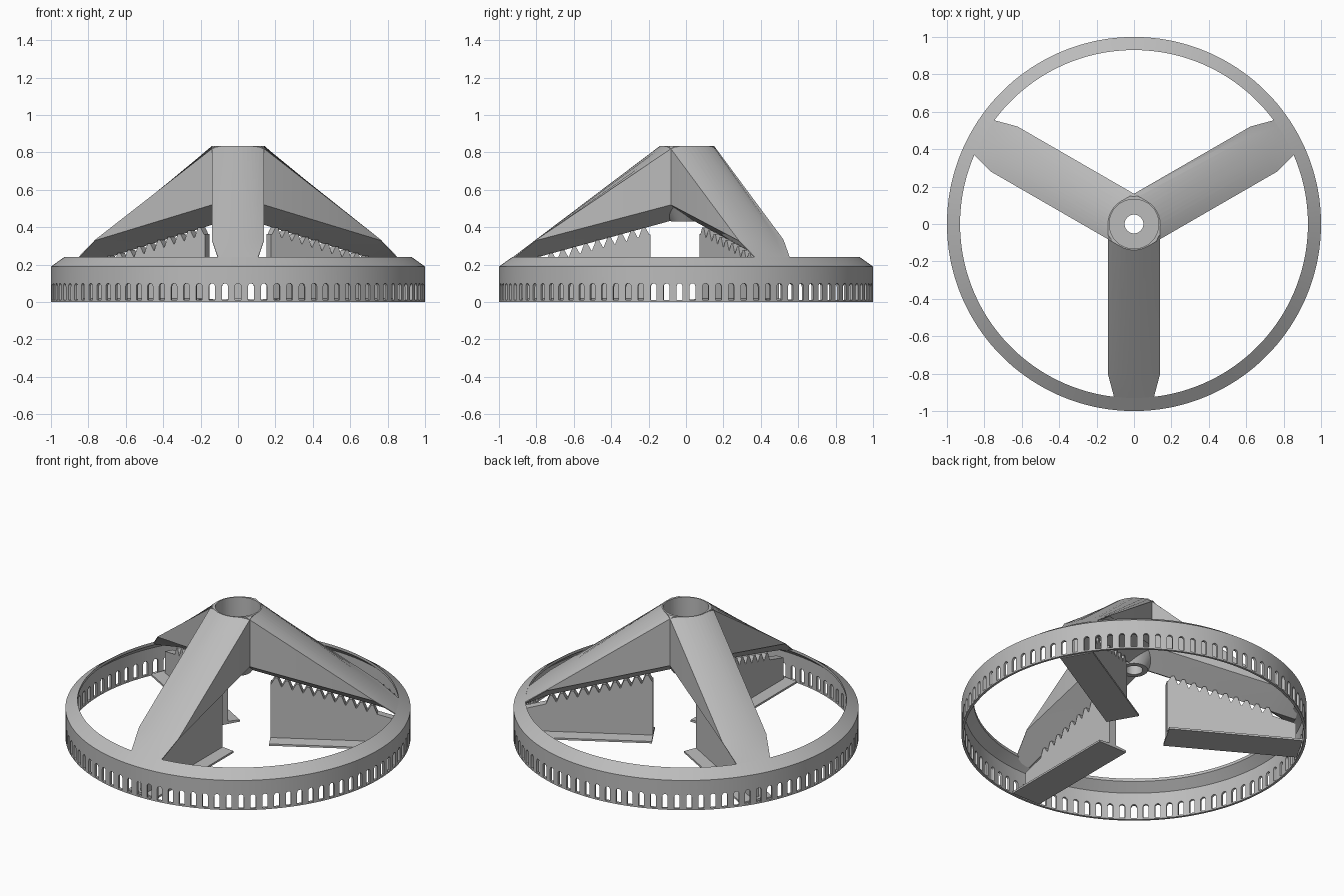
import bpy, bmesh, math
from mathutils import Matrix, Vector

if "Cube" in bpy.data.objects:
    bpy.data.objects.remove(bpy.data.objects["Cube"])

grey = bpy.data.materials.new("plain grey")
grey.use_nodes = True
grey.diffuse_color = (0.5, 0.5, 0.5, 1)
grey.node_tree.nodes["Principled BSDF"].inputs["Base Color"].default_value = (0.5, 0.5, 0.5, 1)


def finish(bm, name):
    bmesh.ops.remove_doubles(bm, verts=bm.verts, dist=1e-5)
    bmesh.ops.recalc_face_normals(bm, faces=bm.faces)
    mesh = bpy.data.meshes.new(name)
    bm.to_mesh(mesh)
    bm.free()
    mesh.materials.append(grey)
    ob = bpy.data.objects.new(name, mesh)
    bpy.context.collection.objects.link(ob)
    return ob


def loft(bm, sections, closed=False):
    """Skin equal-length point loops, capping the ends unless closed."""
    rows = [[bm.verts.new(p) for p in sec] for sec in sections]
    n = len(rows[0])
    for i in range(len(rows) - (not closed)):
        a, b = rows[i], rows[(i + 1) % len(rows)]
        for j in range(n):
            k = (j + 1) % n
            bm.faces.new((a[j], a[k], b[k], b[j]))
    if not closed:
        bm.faces.new(rows[0])
        bm.faces.new(rows[-1])


def revolve(name, profile, steps):
    """Turn a closed (radius, height) loop about the z axis."""
    bm = bmesh.new()
    turn = [2 * math.pi * i / steps for i in range(steps)]
    loft(bm, [[(r * math.cos(t), r * math.sin(t), z) for r, z in profile] for t in turn], True)
    return finish(bm, name)


def combine(target, other, operation):
    mod = target.modifiers.new("cut", "BOOLEAN")
    mod.operation, mod.solver, mod.object = operation, "EXACT", other
    activate(target)
    bpy.ops.object.modifier_apply(modifier=mod.name)
    bpy.data.objects.remove(other)


def activate(ob):
    bpy.ops.object.select_all(action="DESELECT")
    ob.select_set(True)
    bpy.context.view_layer.objects.active = ob


def smooth(ob):
    activate(ob)
    bpy.ops.object.shade_smooth_by_angle(angle=math.radians(25))


def arm_section(s, w, crest, side, edge, keel):
    """Rounded top, flat sides and a V-shaped underside."""
    top = [w * (1 - i / 6) for i in range(13)]
    pts = [(u, side + (crest - side) * (1 - (u / w) ** 2)) for u in top]
    pts += [(-w, edge), (0, keel), (w, edge)]
    return [(s, u, z) for u, z in pts]


def keel_height(s):
    return 0.457 - 0.275 * s


ARM_ANGLES = [math.radians(a) for a in (-90, 30, 150)]

# Rim: thin wall with a sloping lip
rim = revolve("rim", [(0.93, 0.24), (1, 0.19), (1, 0), (0.985, 0), (0.985, 0.175), (0.93, 0.222)], 180)

# Arched slots around the rim
bm = bmesh.new()
SLOTS, HALF = 90, 0.016
arch = [(-HALF, 0.01), (HALF, 0.01)]
arch += [(HALF * math.cos(math.pi * i / 8), 0.084 + HALF * math.sin(math.pi * i / 8)) for i in range(9)]
for i in range(SLOTS):
    rot = Matrix.Rotation(2 * math.pi * i / SLOTS - math.pi / 2, 3, "Z")
    loft(bm, [[rot @ Vector((r, u, z)) for u, z in arch] for r in (0.95, 1.05)])
combine(rim, finish(bm, "slot_cutter"), "DIFFERENCE")
smooth(rim)

# Hub with three arms
hub = revolve("hub_and_arms", [(0, 0.43), (0.08, 0.43), (0.139, 0.52), (0.139, 0.9), (0, 0.9)], 64)
for angle in ARM_ANGLES:
    bm = bmesh.new()
    loft(bm, [arm_section(0, 0.14, 0.94, 0.874, 0.541, 0.457),
              arm_section(0.8, 0.14, 0.336, 0.334, 0.33, 0.238),
              arm_section(0.95, 0.1, 0.222, 0.22, 0.212, 0.195)])
    bmesh.ops.rotate(bm, verts=bm.verts, matrix=Matrix.Rotation(angle, 3, "Z"))
    combine(hub, finish(bm, "arm"), "UNION")

# Level hub top, wide socket and small through hole
combine(hub, revolve("top_cutter", [(0, 0.835), (0.5, 0.835), (0.5, 1.2), (0, 1.2)], 32), "DIFFERENCE")
socket = [(0, 0.3), (0.05, 0.3), (0.05, 0.54), (0.132, 0.54), (0.132, 1), (0, 1)]
combine(hub, revolve("socket_cutter", socket, 64), "DIFFERENCE")
smooth(hub)

# Upright fin, pointed teeth and foot plate under each arm
INNER, OUTER, GAP, THICK, TEETH = 0.19, 0.95, 0.042, 0.025, 10
for n, angle in enumerate(ARM_ANGLES):
    bm = bmesh.new()
    fin = [(INNER, 0), (OUTER, 0), (OUTER, keel_height(OUTER) - GAP), (INNER, keel_height(INNER) - GAP)]
    loft(bm, [[(s, u, z) for s, z in fin] for u in (-THICK, THICK)])
    for i in range(TEETH):
        s = INNER + 0.035 + 0.062 * i
        tooth = [(s - 0.03, keel_height(s - 0.03) - GAP - 0.002), (s + 0.03, keel_height(s + 0.03) - GAP - 0.002),
                 (s + 0.008, keel_height(s) + 0.004), (s - 0.008, keel_height(s) + 0.004)]
        loft(bm, [[(p, u, z) for p, z in tooth] for u in (-THICK, THICK)])
    foot = [(-0.1, 0), (0.1, 0), (0.1, 0.012), (THICK, 0.018), (-THICK, 0.018), (-0.1, 0.012)]
    loft(bm, [[(s, u, z) for u, z in foot] for s in (INNER, 0.975)])
    bmesh.ops.rotate(bm, verts=bm.verts, matrix=Matrix.Rotation(angle, 3, "Z"))
    finish(bm, "support_fin_%d" % (n + 1))
